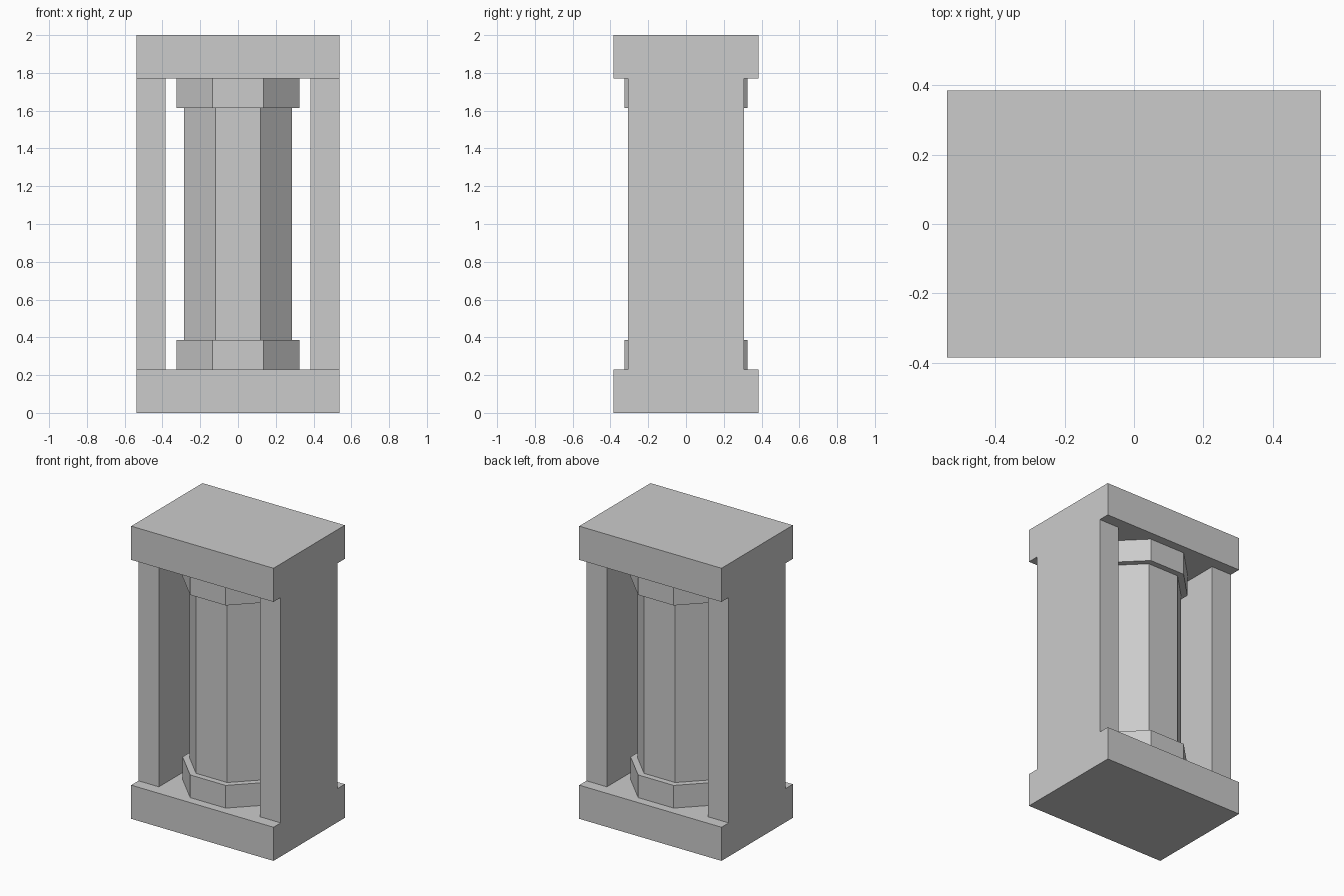
import bpy
import math

if "Cube" in bpy.data.objects:
    bpy.data.objects.remove(bpy.data.objects["Cube"])

stone = bpy.data.materials.new("plain_grey")
stone.diffuse_color = (0.6, 0.6, 0.6, 1)
stone.use_nodes = True
stone.node_tree.nodes["Principled BSDF"].inputs["Base Color"].default_value = stone.diffuse_color


def finish(name):
    ob = bpy.context.object
    ob.name = name
    bpy.ops.object.transform_apply(location=False, rotation=True, scale=True)
    ob.data.materials.append(stone)


def box(name, x0, x1, half_y, z0, z1):
    bpy.ops.mesh.primitive_cube_add(size=1, location=((x0 + x1) / 2, 0, (z0 + z1) / 2))
    bpy.context.object.scale = (x1 - x0, 2 * half_y, z1 - z0)
    finish(name)


def octagon(name, apothem, z0, z1):
    # flat side faces the front
    bpy.ops.mesh.primitive_cylinder_add(
        vertices=8, radius=apothem / math.cos(math.pi / 8), depth=z1 - z0,
        location=(0, 0, (z0 + z1) / 2), rotation=(0, 0, math.pi / 8))
    finish(name)


W, D = 0.538, 0.385      # slab half width and half depth
LOW, HIGH = 0.23, 1.77   # inner faces of the slabs

# Base and top slabs
box("base_slab", -W, W, D, 0, LOW)
box("top_slab", -W, W, D, HIGH, 2)

# Side walls, flush with the slab ends
box("left_wall", -W, -0.383, 0.307, LOW, HIGH)
box("right_wall", 0.383, W, 0.307, LOW, HIGH)

# Octagonal column with collars
octagon("column_base", 0.325, LOW, 0.385)
octagon("column_shaft", 0.285, 0.385, 1.615)
octagon("column_capital", 0.325, 1.615, HIGH)
